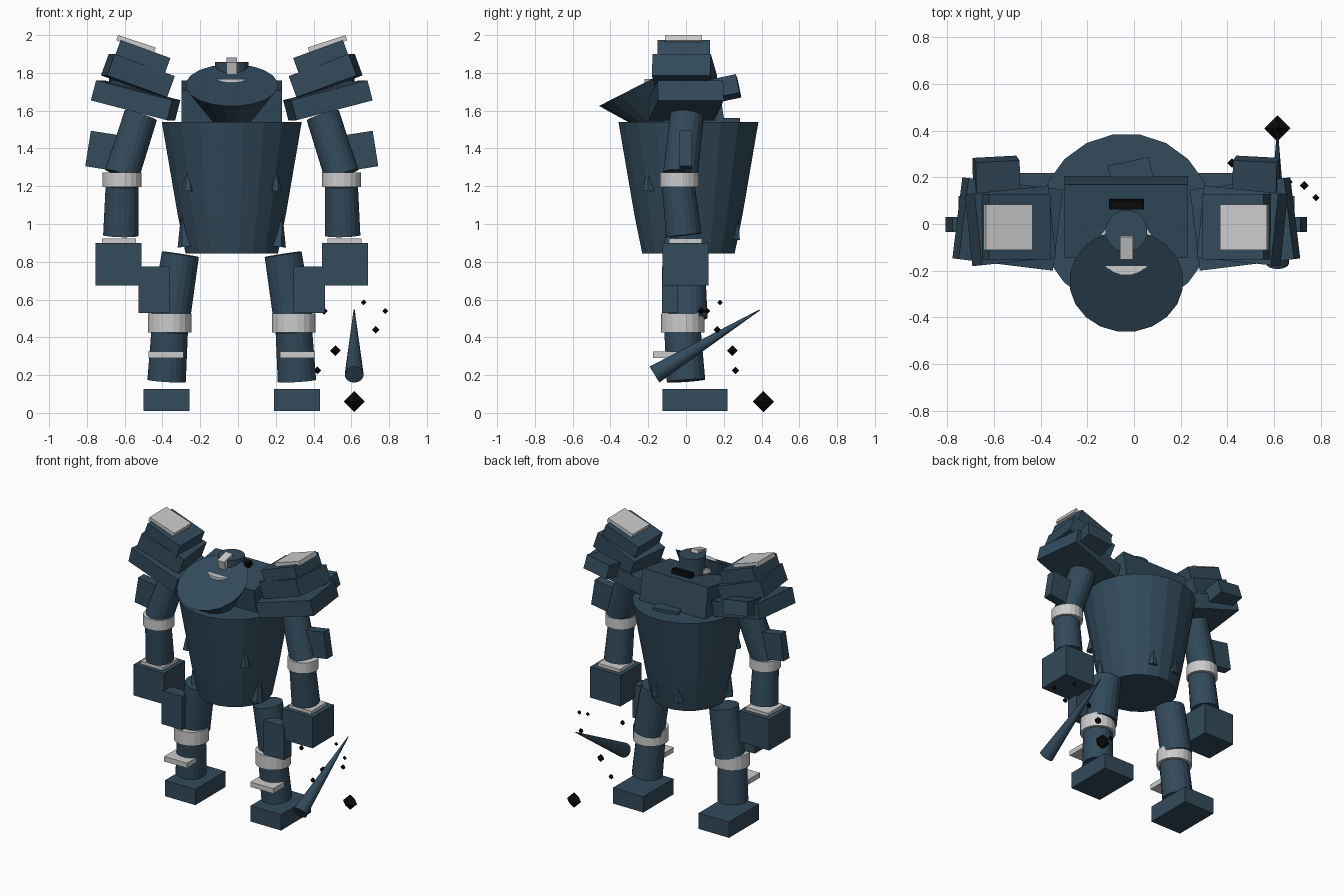
import bpy, bmesh
from math import radians, pi, cos, sin
from mathutils import Vector, Matrix, Euler

if "Cube" in bpy.data.objects:
    bpy.data.objects.remove(bpy.data.objects["Cube"])

CX, CY = -0.033, 0.013      # body axis


def material(name, rgb):
    m = bpy.data.materials.new(name)
    m.diffuse_color = (*rgb, 1)
    m.use_nodes = True
    m.node_tree.nodes["Principled BSDF"].inputs["Base Color"].default_value = m.diffuse_color
    return m


BLUE = material("slate_blue", (0.032, 0.069, 0.105))
BLACK = material("black", (0.003, 0.003, 0.003))


def finish(name, bm, matrix, mat):
    bm.transform(matrix)
    bmesh.ops.recalc_face_normals(bm, faces=bm.faces)
    me = bpy.data.meshes.new(name)
    bm.to_mesh(me)
    bm.free()
    if mat:
        me.materials.append(mat)
    ob = bpy.data.objects.new(name, me)
    bpy.context.collection.objects.link(ob)
    return ob


def box(name, c, size, rot=(0, 0, 0), mat=BLUE):
    bm = bmesh.new()
    bmesh.ops.create_cube(bm, size=1)
    e = Euler([radians(a) for a in rot]).to_matrix().to_4x4()
    return finish(name, bm, Matrix.Translation(c) @ e @ Matrix.Diagonal((*size, 1)), mat)


def tube(name, p0, p1, r0, r1, mat=BLUE, sides=20):
    p0, p1 = Vector(p0), Vector(p1)
    d = p1 - p0
    bm = bmesh.new()
    bmesh.ops.create_cone(bm, cap_ends=True, segments=sides, radius1=r0, radius2=r1, depth=d.length)
    q = Vector((0, 0, 1)).rotation_difference(d).to_matrix().to_4x4()
    return finish(name, bm, Matrix.Translation((p0 + p1) / 2) @ q @ Matrix.Rotation(pi / sides, 4, 'Z'), mat)


def gem(name, c, r):
    bm = bmesh.new()
    bmesh.ops.create_uvsphere(bm, u_segments=4, v_segments=2, radius=r)
    return finish(name, bm, Matrix.Translation(c), BLACK)


# torso
tube("torso_upper", (CX, CY, 1.05), (CX, CY, 1.54), 0.29, 0.375)
tube("torso_lower", (CX, CY, 0.845), (CX, CY, 1.05), 0.248, 0.29)

# upper back block, tilted flap and slot
box("upper_back", (CX, 0.03, 1.615), (0.53, 0.32, 0.24), (9, 0, 0))
box("back_flap", (-0.01, 0.2, 1.53), (0.18, 0.14, 0.06), (0, 0, 12))
box("back_slot", (CX, 0.086, 1.755), (0.15, 0.042, 0.05), (9, 0, 0), BLACK)

# head: tilted bowl, cap, collar and nose block
n = Vector((0, -0.454, 0.89))
face = Vector((CX, -0.245, 1.735))
tube("head_bowl", face - n * 0.27, face, 0.06, 0.245)
tube("head_cap", (CX, -0.03, 1.68), (CX, -0.03, 1.857), 0.09, 0.09)
tube("head_collar", (CX, -0.1, 1.735), (CX, -0.1, 1.768), 0.121, 0.121, None)
box("nose_block", (CX, -0.095, 1.835), (0.056, 0.1, 0.07), (15, 0, 0), None)

# everything paired left and right
for side, s in (("left", 1), ("right", -1)):
    def P(x, y, z):
        return (CX + s * (x - CX), y, z)

    def sbox(name, c, size, rot=(0, 0, 0), mat=BLUE):
        box(f"{side}_{name}", P(*c), size, (rot[0], s * rot[1], s * rot[2]), mat)

    def stube(name, p0, p1, r0, r1, mat=BLUE, sides=20):
        tube(f"{side}_{name}", P(*p0), P(*p1), r0, r1, mat, sides)

    # shoulder plates
    sbox("shoulder_plate_low", (-0.542, 0.0, 1.655), (0.42, 0.35, 0.11), (0, 14.5, -7))
    sbox("shoulder_plate_mid", (-0.53, -0.008, 1.785), (0.34, 0.31, 0.12), (0, 20, 6))
    sbox("shoulder_plate_top", (-0.51, -0.012, 1.87), (0.28, 0.28, 0.12), (0, 20, 0))
    sbox("shoulder_cap", (-0.54, -0.013, 1.953), (0.21, 0.195, 0.03), (0, 18, 0), None)
    sbox("shoulder_rear_plate", (-0.59, 0.2, 1.715), (0.19, 0.16, 0.1), (12, 8, 3))

    # arm
    stube("upper_arm", (-0.615, -0.03, 1.26), (-0.515, 0.005, 1.575), 0.093, 0.09)
    sbox("arm_guard", (-0.7, -0.002, 1.385), (0.19, 0.065, 0.19), (0, 9, 0))
    stube("elbow", (-0.614, -0.034, 1.195), (-0.614, -0.034, 1.272), 0.104, 0.104, None)
    stube("forearm", (-0.62, -0.012, 0.94), (-0.614, -0.04, 1.2), 0.095, 0.088)
    sbox("wrist", (-0.63, -0.003, 0.91), (0.18, 0.175, 0.026), mat=None)
    sbox("hand", (-0.632, -0.002, 0.788), (0.243, 0.243, 0.225))

    # leg
    stube("thigh", (-0.357, 0.01, 0.5), (-0.305, 0.0, 0.84), 0.105, 0.1)
    sbox("thigh_guard", (-0.443, -0.085, 0.652), (0.165, 0.085, 0.245))
    stube("knee", (-0.362, -0.018, 0.425), (-0.362, -0.018, 0.525), 0.117, 0.117, None)
    stube("shin", (-0.378, 0.0, 0.17), (-0.362, -0.018, 0.43), 0.103, 0.098)
    sbox("shin_plate", (-0.38, -0.11, 0.308), (0.185, 0.13, 0.036), mat=None)
    sbox("foot", (-0.378, 0.047, 0.068), (0.245, 0.345, 0.115))

    # torso spikes
    stube("front_spike", (-0.265, -0.2, 1.175), (-0.268, -0.203, 1.3), 0.035, 0.0, sides=6)
    stube("side_spike", (-0.275, -0.08, 0.88), (-0.293, -0.08, 1.04), 0.045, 0.01, sides=6)
    stube("rear_spike", (-0.12, 0.255, 0.92), (-0.125, 0.275, 1.055), 0.035, 0.0, sides=6)

# club floating beside the leg
tube("club", (0.615, -0.167, 0.203), (0.615, 0.39, 0.545), 0.05, 0.003)

# black shards
gem("large_shard", (0.615, 0.41, 0.06), 0.056)
shards = [(0.665, 0.18, 0.585, 0.015), (0.78, 0.113, 0.54, 0.016), (0.73, 0.165, 0.44, 0.02),
          (0.515, 0.245, 0.33, 0.028), (0.42, 0.262, 0.225, 0.02), (0.455, 0.08, 0.54, 0.02)]
for i, (x, y, z, r) in enumerate(shards):
    gem(f"small_shard_{i + 1}", (x, y, z), r)
